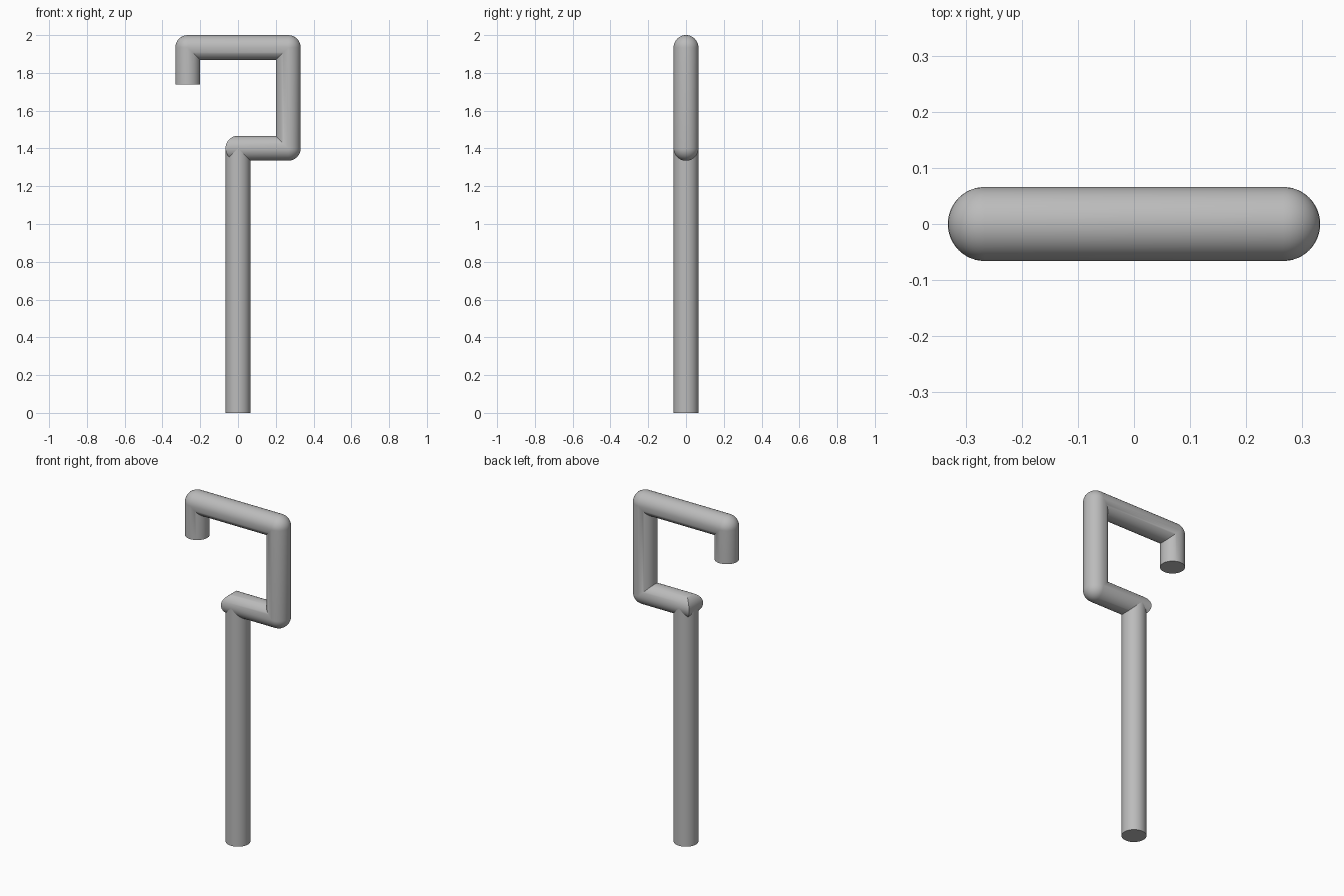
import bpy, bmesh
from math import sin, cos, pi, radians
from mathutils import Vector

if "Cube" in bpy.data.objects:
    bpy.data.objects.remove(bpy.data.objects["Cube"], do_unlink=True)

R = 0.066      # pipe radius
SIDES = 48
ARC = 8        # rings around each rounded corner

grey = bpy.data.materials.new("pipe_grey")
grey.use_nodes = True
grey.diffuse_color = (0.5, 0.5, 0.5, 1)
grey.node_tree.nodes["Principled BSDF"].inputs["Base Color"].default_value = (0.5, 0.5, 0.5, 1)


def finish(name, bm):
    bmesh.ops.remove_doubles(bm, verts=bm.verts, dist=0.0001)
    bmesh.ops.recalc_face_normals(bm, faces=bm.faces)
    mesh = bpy.data.meshes.new(name)
    bm.to_mesh(mesh)
    bm.free()
    obj = bpy.data.objects.new(name, mesh)
    bpy.context.collection.objects.link(obj)
    mesh.materials.append(grey)
    bpy.ops.object.select_all(action="DESELECT")
    obj.select_set(True)
    bpy.context.view_layer.objects.active = obj
    bpy.ops.object.shade_smooth_by_angle(angle=radians(35))
    return obj


def normal(d):
    return Vector((-d.z, 0, d.x))


# Straight upright stem
bm = bmesh.new()
bmesh.ops.create_cone(bm, cap_ends=True, segments=SIDES, radius1=R, radius2=R, depth=1.40)
bmesh.ops.translate(bm, verts=bm.verts, vec=(0, 0, 0.70))
finish("stem", bm)

# Bent hook, swept along a square path in the xz plane
path = [Vector((x, 0, z)) for x, z in
        [(0, 1.401), (0.266, 1.401), (0.266, 1.934), (-0.266, 1.934), (-0.266, 1.738)]]
dirs = [(b - a).normalized() for a, b in zip(path, path[1:])]
angles = [2 * pi * i / SIDES for i in range(SIDES)]
side = Vector((0, R, 0))

# First ring follows a round-over across the pipe
rings = [[path[0] + normal(dirs[0]) * R * cos(t) + side * sin(t) - dirs[0] * R * abs(sin(t))
          for t in angles]]
# Corners: mitred inside, ball-rounded outside
for c, d1, d2 in zip(path[1:], dirs, dirs[1:]):
    n1, n2 = normal(d1), normal(d2)
    for k in range(ARC + 1):
        f = k / ARC * pi / 2
        n = n1 * cos(f) + n2 * sin(f)
        rings.append([c + (n1 + n2 if cos(t) > 0 else n) * R * cos(t) + side * sin(t)
                      for t in angles])
rings.append([path[-1] + normal(dirs[-1]) * R * cos(t) + side * sin(t) for t in angles])

bm = bmesh.new()
loops = [[bm.verts.new(p) for p in ring] for ring in rings]
for a, b in zip(loops, loops[1:]):
    for i in range(SIDES):
        j = (i + 1) % SIDES
        bm.faces.new((a[i], a[j], b[j], b[i]))
bm.faces.new(loops[-1])
# Rounded start cap, built as strips across the pipe
s = loops[0]
for i in range(SIDES // 2):
    ring = [s[i], s[i + 1], s[-i - 1], s[-i]]
    bm.faces.new(list(dict.fromkeys(ring)))
finish("hook", bm)
